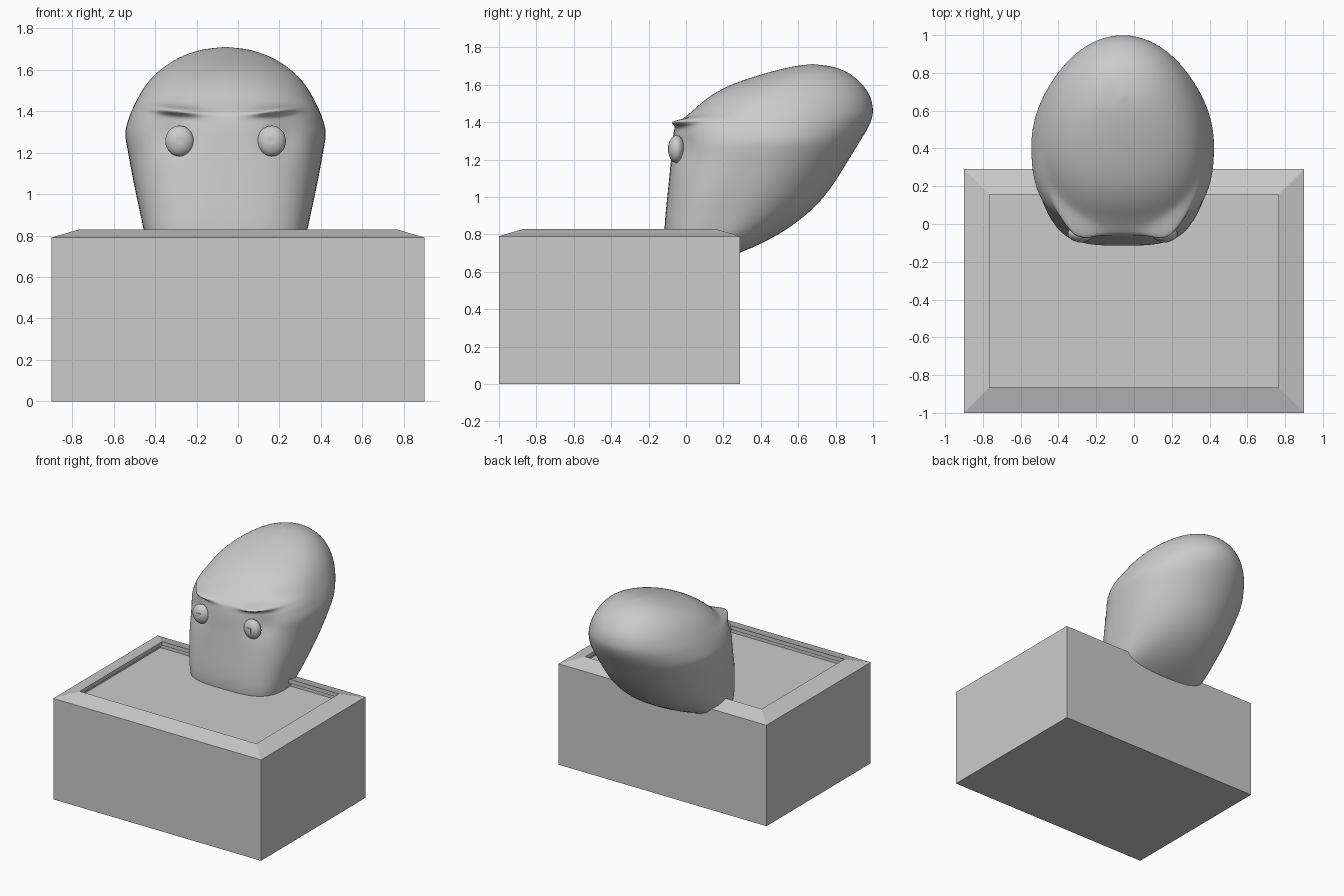
import bpy, bmesh
from math import sin, cos, pi, exp, copysign
from mathutils import Matrix

if "Cube" in bpy.data.objects:
    bpy.data.objects.remove(bpy.data.objects["Cube"])

CX = -0.06  # head centre line


def make_object(name, bm):
    bmesh.ops.recalc_face_normals(bm, faces=bm.faces)
    me = bpy.data.meshes.new(name)
    bm.to_mesh(me)
    bm.free()
    ob = bpy.data.objects.new(name, me)
    bpy.context.collection.objects.link(ob)
    return ob


def loft(loops):
    bm = bmesh.new()
    rings = [[bm.verts.new(p) for p in loop] for loop in loops]
    n = len(rings[0])
    for a, b in zip(rings, rings[1:]):
        for i in range(n):
            j = (i + 1) % n
            bm.faces.new((a[i], a[j], b[j], b[i]))
    bm.faces.new(rings[0])
    bm.faces.new(rings[-1])
    return bm


def gauss(v, centre, width):
    return exp(-((v - centre) / width) ** 2)


# Box with sloped rim, thin lip and sunken panel: (inset, height)
def rect(inset, z):
    x, y0, y1 = 0.9 - inset, -1 + inset, 0.29 - inset
    return [(-x, y0, z), (x, y0, z), (x, y1, z), (-x, y1, z)]


make_object("box", loft([rect(0, 0), rect(0, 0.79), rect(0.135, 0.83), rect(0.135, 0.80),
                         rect(0.085, 0.79), rect(0.085, 0.75)]))

# Head sections: z, half width, front y, back y, widest y, front squareness
keys = [
    (0.68, .001, .11, .12, .115, 3), (.685, .25, -.05, .22, .12, 3.2),
    (0.715, .35, -.10, .32, .15, 3.2), (0.80, .388, -.115, .495, .20, 3.2),
    (0.90, .41, -.110, .637, .25, 3.1), (1.00, .432, -.10, .737, .30, 3),
    (1.10, .452, -.09, .808, .35, 2.8), (1.20, .470, -.08, .870, .39, 2.6),
    (1.29, .485, -.073, .925, .415, 2.5), (1.35, .472, -.065, .962, .43, 2.5),
    (1.39, .458, -.052, .982, .44, 2.5), (1.42, .445, -.015, .993, .45, 2.4),
    (1.46, .425, .035, 1.0, .46, 2.3), (1.53, .383, .115, .988, .49, 2.2),
    (1.60, .315, .24, .945, .55, 2.1), (1.66, .222, .42, .875, .62, 2),
    (1.695, .12, .56, .79, .67, 2), (1.71, .001, .67, .68, .675, 2),
]


def spline(a, b, c, d, t):
    return [0.5 * (2 * q + (r - p) * t + (2 * p - 5 * q + 4 * r - s) * t * t
                   + (3 * q - p - 3 * r + s) * t ** 3) for p, q, r, s in zip(a, b, c, d)]


def head_ring(z, hw, yf, yb, yc, n, segs=96):
    pts = []
    for k in range(segs):
        c, s = cos(2 * pi * k / segs), sin(2 * pi * k / segs)
        if s < 0:  # squarer front half
            x = hw * copysign(abs(c) ** (2 / n), c)
            y = yc - (yc - yf) * abs(s) ** (2 / n)
            ax = abs(x)
            y += 0.025 * gauss(ax, 0.29, 0.09) * gauss(z, 1.28, 0.09)  # eye sockets
            y -= 0.075 * gauss(ax, 0.25, 0.11) * gauss(z, 1.405 + 0.1 * (ax - 0.25), 0.02)  # brows
        else:
            x, y = hw * c, yc + (yb - yc) * s
        pts.append((CX + x, y, z))
    return pts


rows = []
STEPS = 5
for i in range(len(keys) - 1):
    a, d = keys[max(i - 1, 0)], keys[min(i + 2, len(keys) - 1)]
    rows += [spline(a, keys[i], keys[i + 1], d, t / STEPS) for t in range(STEPS)]
rows.append(keys[-1])
# Even out the sections, keeping both ends in place
for _ in range(4):
    rows = [r if r[0] < 0.78 or r[0] > 1.69 else
            [(p + 2 * q + s) / 4 for p, q, s in zip(rows[k - 1], r, rows[k + 1])]
            for k, r in enumerate(rows)]
head = make_object("head", loft([head_ring(*r) for r in rows]))
for p in head.data.polygons:
    p.use_smooth = True

# Eyes: flattened balls with a small square pupil
for side, name in ((-1, "left_eye"), (1, "right_eye")):
    bm = bmesh.new()
    place = Matrix.Translation((CX + side * 0.222, -0.051, 1.256))
    bmesh.ops.create_uvsphere(bm, u_segments=32, v_segments=16, radius=1,
                              matrix=place @ Matrix.Diagonal((0.069, 0.045, 0.074, 1)))
    for f in bm.faces:
        f.smooth = True
    bmesh.ops.create_cube(bm, size=1, matrix=place @ Matrix.Translation((-side * 0.002, -0.040, 0.002))
                          @ Matrix.Diagonal((0.036, 0.012, 0.04, 1)))
    make_object(name, bm)
